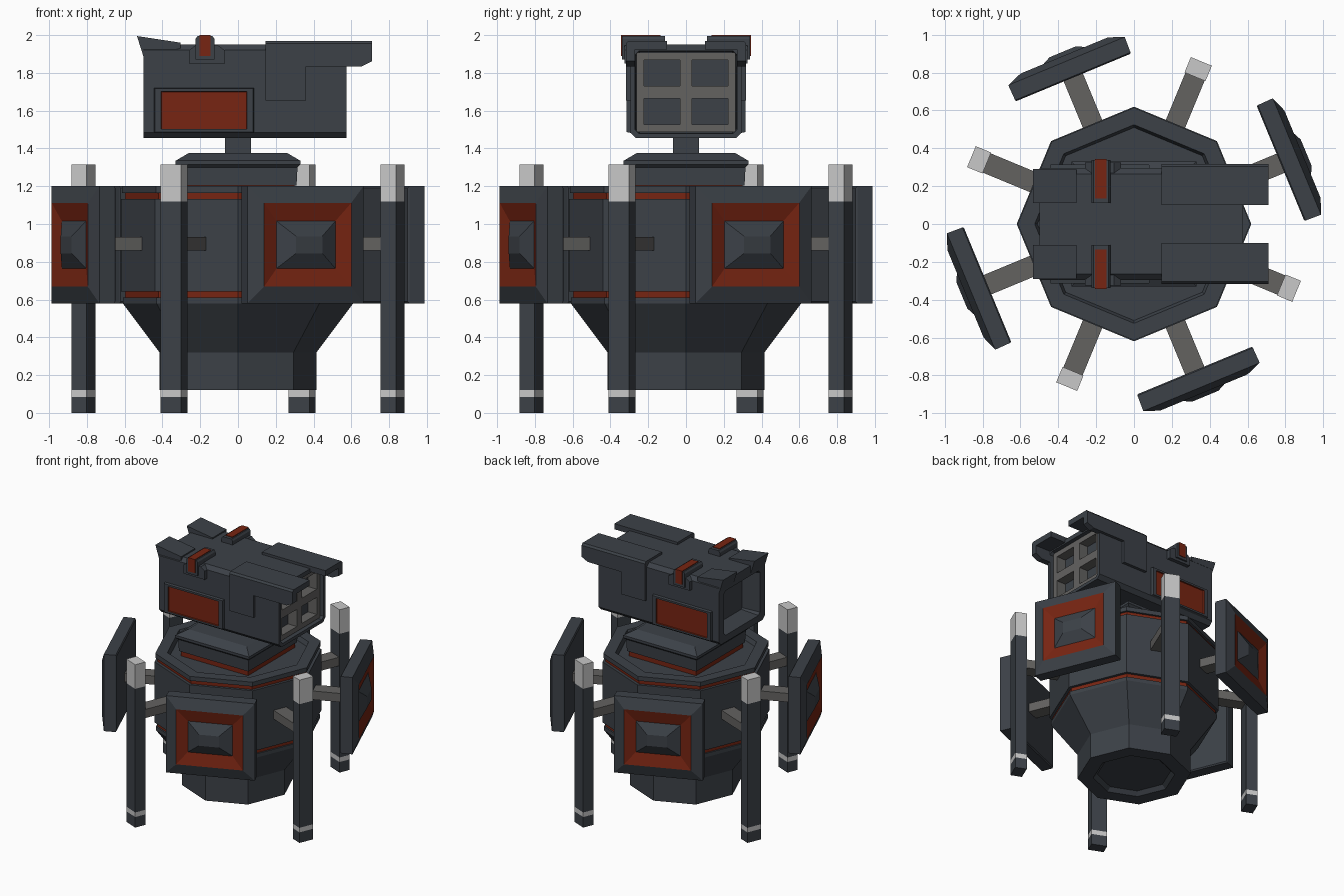
import bpy, bmesh, math

if "Cube" in bpy.data.objects:
    bpy.data.objects.remove(bpy.data.objects["Cube"])


def material(name, r, g, b):
    m = bpy.data.materials.new(name)
    m.diffuse_color = (r, g, b, 1)
    m.use_nodes = True
    m.node_tree.nodes["Principled BSDF"].inputs["Base Color"].default_value = m.diffuse_color
    return m


SLATE = material("dark_slate", 0.045, 0.053, 0.064)
RED = material("rust_red", 0.185, 0.018, 0.006)
GREY = material("mid_grey", 0.125, 0.122, 0.118)
LIGHT = material("light_grey", 0.58, 0.58, 0.58)


def loft(name, rings, mats=(SLATE,), seg=None, angle=0.0):
    """Skin closed rings in order, cap both ends; seg gives a material index per segment."""
    bm = bmesh.new()
    vs = [[bm.verts.new(p) for p in ring] for ring in rings]
    n = len(rings[0])
    for k in range(len(vs) - 1):
        for i in range(n):
            j = (i + 1) % n
            f = bm.faces.new((vs[k][i], vs[k][j], vs[k + 1][j], vs[k + 1][i]))
            f.material_index = seg[k] if seg else 0
    bm.faces.new(vs[0][::-1]).material_index = seg[0] if seg else 0
    bm.faces.new(vs[-1]).material_index = seg[-1] if seg else 0
    bmesh.ops.recalc_face_normals(bm, faces=bm.faces)
    me = bpy.data.meshes.new(name)
    bm.to_mesh(me)
    bm.free()
    for m in mats:
        me.materials.append(m)
    ob = bpy.data.objects.new(name, me)
    ob.rotation_euler.z = angle
    bpy.context.collection.objects.link(ob)
    return ob


def octagon(r, z):
    return [(r * math.cos(i * math.pi / 4), r * math.sin(i * math.pi / 4), z) for i in range(8)]


def flat(hx, hy, z):
    return [(-hx, -hy, z), (hx, -hy, z), (hx, hy, z), (-hx, hy, z)]


def upright(x, hy, hz, zc):
    return [(x, -hy, zc - hz), (x, hy, zc - hz), (x, hy, zc + hz), (x, -hy, zc + hz)]


def box(name, x0, x1, y0, y1, z0, z1, mat=SLATE, angle=0.0):
    ring = lambda z: [(x0, y0, z), (x1, y0, z), (x1, y1, z), (x0, y1, z)]
    return loft(name, [ring(z0), ring(z1)], (mat,), None, angle)


def side_profile(name, pts, y0, y1, mat=SLATE):
    """Extrude an x-z outline between two y values."""
    return loft(name, [[(x, y, z) for x, z in pts] for y in (y0, y1)], (mat,))


# Octagonal hull with red grooves, sunken top and hollow underside
hull = [(0.27, 0.15), (0.30, 0.12), (0.415, 0.12), (0.415, 0.32), (0.61, 0.58), (0.61, 0.61),
        (0.597, 0.61), (0.597, 0.643), (0.62, 0.643), (0.62, 1.133), (0.597, 1.133),
        (0.597, 1.165), (0.615, 1.165), (0.615, 1.20), (0.525, 1.20), (0.51, 1.165)]
loft("hull", [octagon(r, z) for r, z in hull], (SLATE, RED),
     [1 if 5 <= k <= 7 and k == 6 or k == 10 else 0 for k in range(len(hull) - 1)])

# Turret base and neck
box("base_red_strip", -0.30, 0.30, -0.30, 0.30, 1.16, 1.205, RED)
loft("turret_base", [flat(h, h, z) for h, z in
                     ((0.31, 1.205), (0.315, 1.30), (0.33, 1.315), (0.33, 1.335), (0.26, 1.376))])
box("turret_neck", -0.07, 0.07, -0.07, 0.07, 1.37, 1.47)

# Shield panels and legs around the hull, each on an arm
for i in range(4):
    a = math.radians(22.5 + 90 * i)
    loft(f"shield_panel_{i}", [upright(r, hy, hz, 0.89) for r, hy, hz in
                               ((0.838, 0.325, 0.30), (0.845, 0.33, 0.31), (0.932, 0.333, 0.31),
                                (0.964, 0.25, 0.222), (0.94, 0.168, 0.125), (0.985, 0.075, 0.045))],
         (SLATE, RED), [0, 0, 0, 1, 0], a)
    box(f"shield_arm_{i}", 0.54, 0.845, -0.055, 0.055, 0.86, 0.93, GREY, a)
    b = a + math.pi / 4
    loft(f"leg_{i}", [[(x, y, z) for x, y in ((0.842, -0.06), (0.93, -0.06), (0.93, 0.06), (0.842, 0.06))]
                      for z in (0, 0.085, 0.122, 1.12, 1.315)], (SLATE, LIGHT), [0, 1, 0, 1], b)
    box(f"leg_arm_{i}", 0.54, 0.845, -0.055, 0.055, 0.86, 0.93, GREY, b)


def section(x, hy, z0, z1, c):
    return [(x, -hy + c, z0), (x, hy - c, z0), (x, hy, z0 + c), (x, hy, z1 - c),
            (x, hy - c, z1), (x, -hy + c, z1), (x, -hy, z1 - c), (x, -hy, z0 + c)]


# Turret head, recessed at both ends
loft("turret_head", [section(-0.36, 0.20, 1.53, 1.84, 0.01), section(-0.5, 0.23, 1.51, 1.87, 0.02),
                     section(-0.5, 0.295, 1.455, 1.95, 0.03), section(0.575, 0.295, 1.455, 1.95, 0.03),
                     section(0.575, 0.27, 1.48, 1.915, 0.02), section(0.47, 0.265, 1.485, 1.91, 0.02)])

# Launcher grille: three uprights and three crossbars
for k in (-1, 0, 1):
    w = 0.033 if k == 0 else 0.02
    box(f"grille_upright_{k + 1}", 0.46, 0.55, k * 0.242 - w, k * 0.242 + w, 1.49, 1.906, GREY)
    box(f"grille_crossbar_{k + 1}", 0.46, 0.549, -0.26, 0.26,
        1.698 + k * 0.191 - w, 1.698 + k * 0.191 + w, GREY)

for s, side in ((-1, "front"), (1, "back")):
    # Side frame with red panel
    frame = [(0.29, 0.265, 0.12), (0.315, 0.26, 0.115), (0.315, 0.227, 0.1), (0.305, 0.225, 0.098)]
    loft(f"{side}_red_panel", [[(-0.18 + p * hx, s * y, 1.602 + q * hz) for p, q in
                                ((-1, -1), (1, -1), (1, 1), (-1, 1))] for y, hx, hz in frame],
         (SLATE, RED), [0, 0, 1])
    # Hood: side cheek and top cover
    side_profile(f"{side}_hood_cheek", [(0.145, 1.655), (0.36, 1.655), (0.36, 1.835), (0.655, 1.835),
                                        (0.71, 1.862), (0.71, 1.955), (0.145, 1.955)], s * 0.27, s * 0.318)
    loft(f"{side}_hood_top", [[(0.145, s * y, z), (0.71, s * y, z), (0.71, s * 0.10, z), (0.145, s * 0.10, z)]
                              for y, z in ((0.318, 1.925), (0.318, 1.955), (0.305, 1.97))])
    # Rear fin
    side_profile(f"{side}_rear_fin", [(-0.535, 1.995), (-0.305, 1.96), (-0.305, 1.93), (-0.5, 1.885)],
                 s * 0.11, s * 0.29)
    # Clip over the top edge with red lamp
    side_profile(f"{side}_lamp_clip", [(-0.26, 1.85), (-0.07, 1.85), (-0.07, 1.92), (-0.105, 1.945),
                                       (-0.225, 1.945), (-0.26, 1.92)], s * 0.10, s * 0.325)
    side_profile(f"{side}_lamp_ridge", [(-0.225, 1.87), (-0.125, 1.87), (-0.125, 1.98), (-0.135, 1.995),
                                        (-0.215, 1.995), (-0.225, 1.98)], s * 0.11, s * 0.338)
    box(f"{side}_lamp", -0.205, -0.145, *sorted((s * 0.135, s * 0.343)), 1.89, 2.0, RED)
